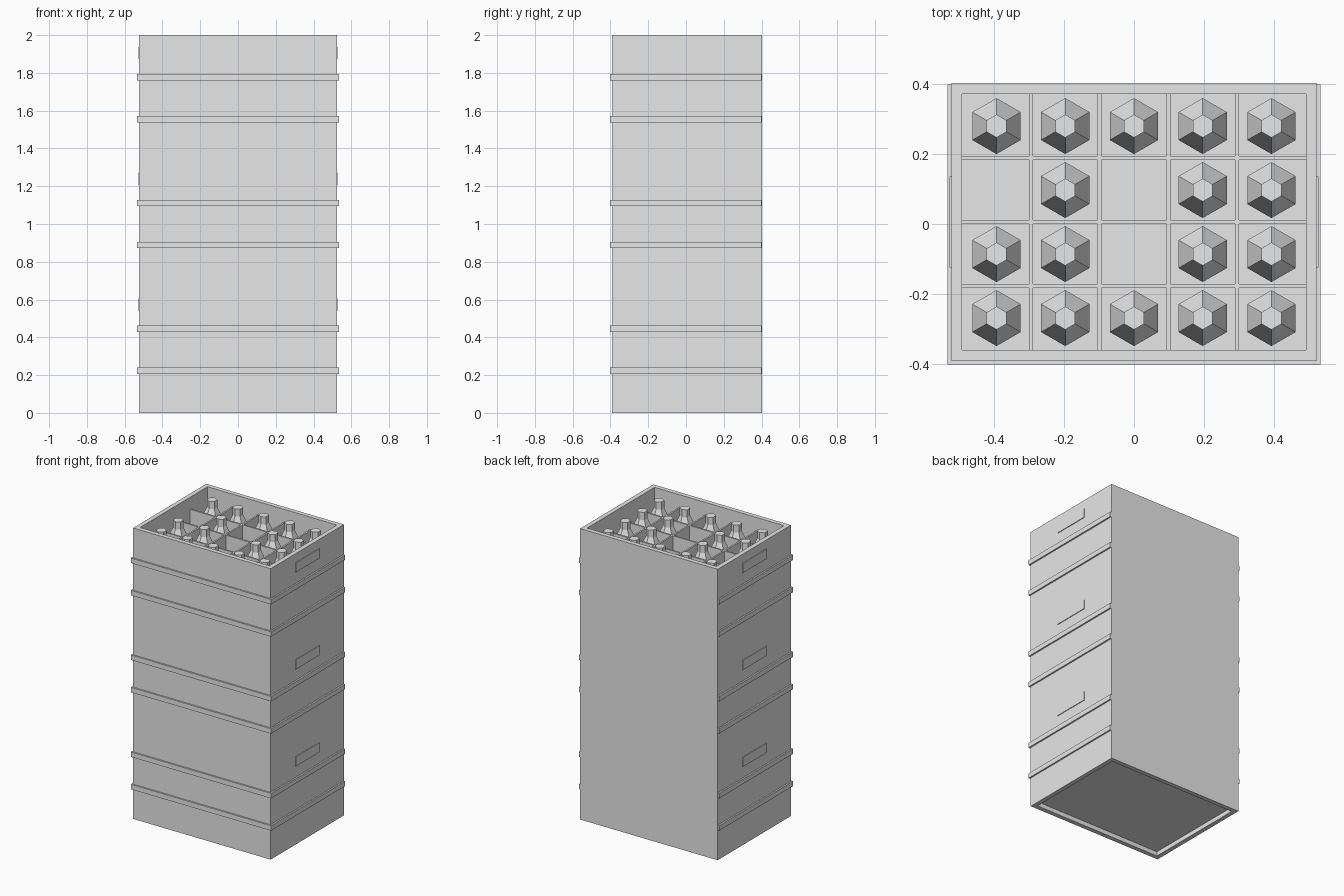
import bpy
import bmesh
import math

cube = bpy.data.objects.get("Cube")
if cube:
    bpy.data.objects.remove(cube, do_unlink=True)

grey = bpy.data.materials.new("light_grey")
grey.use_nodes = True
colour = (0.8, 0.8, 0.8, 1)
grey.diffuse_color = colour
grey.node_tree.nodes["Principled BSDF"].inputs["Base Color"].default_value = colour

# Shared crate dimensions
CRATE_H = 2 / 3
MID_Y = 0.0055
HALF_X, HALF_Y = 0.523, 0.3975
WALL = 0.031
IN_X, IN_Y = HALF_X - WALL, HALF_Y - WALL
FLOOR_LOW, FLOOR_TOP = 0.03, 0.055
DIVIDER_TOP = 0.583
COLS, ROWS = 5, 4
CELL_X, CELL_Y = 2 * IN_X / COLS, 2 * IN_Y / ROWS
EMPTY = {(0, 2), (2, 2), (2, 1)}


def finish(name, bm, z=0):
    bmesh.ops.recalc_face_normals(bm, faces=bm.faces[:])
    mesh = bpy.data.meshes.new(name)
    bm.to_mesh(mesh)
    bm.free()
    mesh.materials.append(grey)
    obj = bpy.data.objects.new(name, mesh)
    obj.location.z = z
    bpy.context.collection.objects.link(obj)
    return obj


def add_prism(bm, outline, z0, z1):
    base = bm.faces.new([bm.verts.new((x, y, z0)) for x, y in outline])
    top = bmesh.ops.extrude_face_region(bm, geom=[base], use_keep_orig=True)
    for v in top["geom"]:
        if isinstance(v, bmesh.types.BMVert):
            v.co.z = z1


def add_box(bm, x0, x1, y0, y1, z0, z1):
    add_prism(bm, [(x0, y0), (x1, y0), (x1, y1), (x0, y1)], z0, z1)


def crate_shell(z):
    # Open tube of walls
    bm = bmesh.new()
    add_box(bm, -HALF_X, HALF_X, MID_Y - HALF_Y, MID_Y + HALF_Y, 0, CRATE_H)
    caps = [f for f in bm.faces if len({round(v.co.z, 4) for v in f.verts}) == 1]
    bmesh.ops.delete(bm, geom=caps, context="FACES_ONLY")
    shell = finish("crate_walls", bm, z)
    solid = shell.modifiers.new("wall_thickness", "SOLIDIFY")
    solid.thickness = WALL
    solid.offset = -1
    solid.use_even_offset = True

    # Raised floor
    bm = bmesh.new()
    add_box(bm, -IN_X, IN_X, MID_Y - IN_Y, MID_Y + IN_Y, FLOOR_LOW, FLOOR_TOP)
    finish("crate_floor", bm, z)


def crate_dividers(z):
    t = 0.0057
    bm = bmesh.new()
    for i in range(1, COLS):
        x = -IN_X + i * CELL_X
        add_box(bm, x - t, x + t, MID_Y - IN_Y, MID_Y + IN_Y, FLOOR_TOP, DIVIDER_TOP)
    for j in range(1, ROWS):
        y = MID_Y - IN_Y + j * CELL_Y
        add_box(bm, -IN_X, IN_X, y - t, y + t, FLOOR_TOP, DIVIDER_TOP)
    finish("crate_dividers", bm, z)


def crate_trim(z):
    # U-shaped ribs round the front and sides
    front, back, out = MID_Y - HALF_Y, 0.4, 0.0105
    outer, edge = HALF_X + out, front - out
    outline = [(-outer, back), (-outer, edge), (outer, edge), (outer, back),
               (HALF_X, back), (HALF_X, front), (-HALF_X, front), (-HALF_X, back)]
    bm = bmesh.new()
    for centre in (CRATE_H / 3, CRATE_H * 2 / 3):
        add_prism(bm, outline, centre - 0.017, centre + 0.017)
    finish("crate_ribs", bm, z)

    # Thin handle plates on both sides
    for side, name in ((1, "left_handle"), (-1, "right_handle")):
        bm = bmesh.new()
        xs = sorted((side * HALF_X, side * (HALF_X + 0.005)))
        add_box(bm, *xs, MID_Y - 0.13, MID_Y + 0.13, 0.54, 0.605)
        finish(name, bm, z)


def bottle_mesh():
    # Six-sided bottle: body, shoulder, neck
    bm = bmesh.new()
    rings = []
    for r, h in ((0.08, FLOOR_TOP), (0.08, 0.485), (0.033, 0.588), (0.033, 0.64)):
        angles = [math.pi / 2 + k * math.pi / 3 for k in range(6)]
        rings.append([bm.verts.new((r * math.cos(a), r * math.sin(a), h)) for a in angles])
    for low, high in zip(rings, rings[1:]):
        for k in range(6):
            n = (k + 1) % 6
            bm.faces.new((low[k], low[n], high[n], high[k]))
    bm.faces.new(rings[0])
    bm.faces.new(rings[-1])
    return finish("bottle", bm)


# Three stacked crates filled with bottles
first = bottle_mesh()
for level in range(3):
    base = level * CRATE_H
    crate_shell(base)
    crate_dividers(base)
    crate_trim(base)
    for i in range(COLS):
        for j in range(ROWS):
            if (i, j) in EMPTY:
                continue
            bottle = bpy.data.objects.new("bottle", first.data)
            bottle.location = (-IN_X + (i + 0.5) * CELL_X,
                               MID_Y - IN_Y + (j + 0.5) * CELL_Y, base)
            bpy.context.collection.objects.link(bottle)
bpy.data.objects.remove(first, do_unlink=True)
